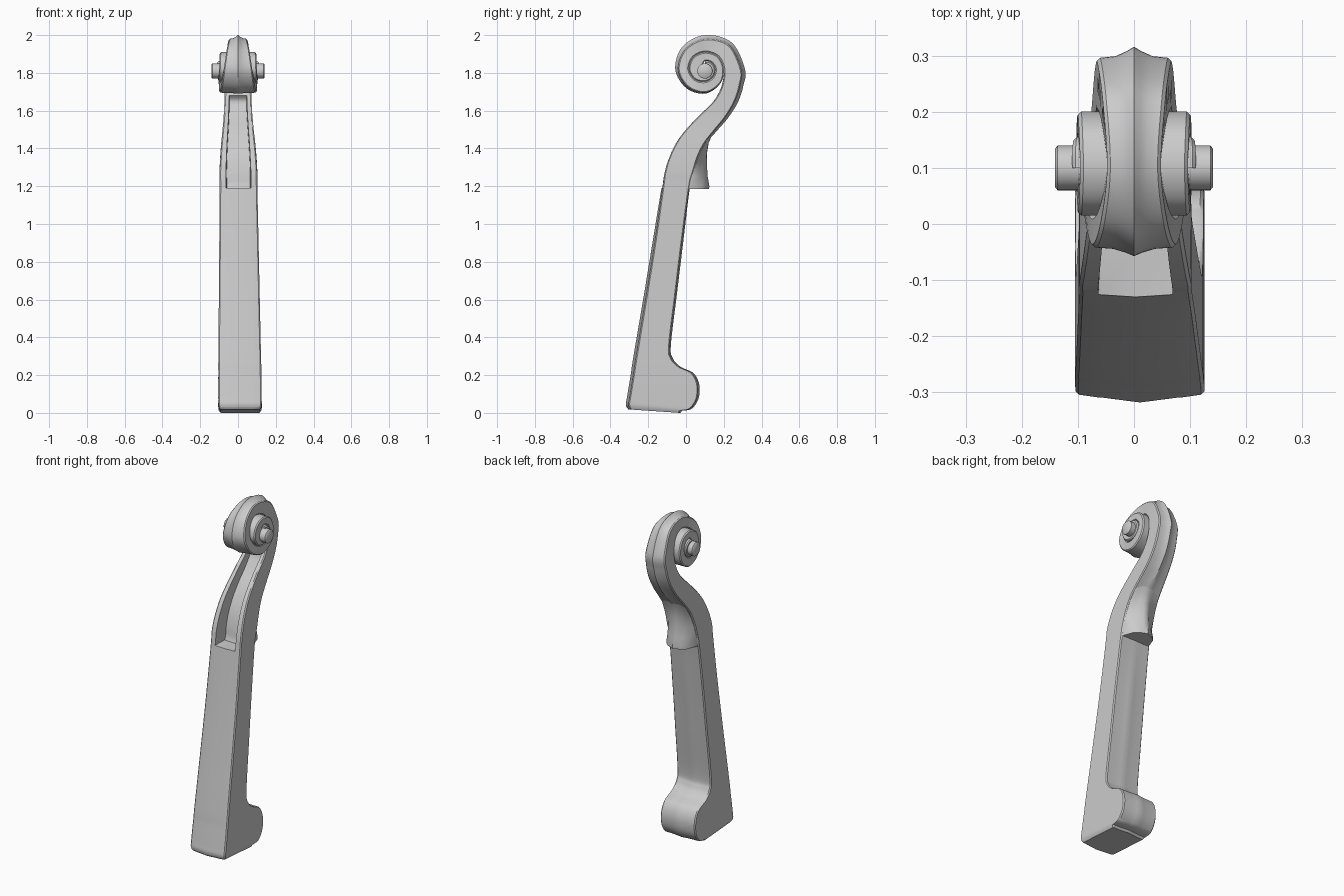
import bpy, math
from mathutils import Vector

if "Cube" in bpy.data.objects:
    bpy.data.objects.remove(bpy.data.objects["Cube"])


def make_object(name, rings, angle=30):
    """Skin a list of closed rings and cap both ends."""
    n = len(rings[0])
    verts = [p for r in rings for p in r]
    faces = []
    for i in range(len(rings) - 1):
        for j in range(n):
            k = (j + 1) % n
            faces.append((i * n + j, i * n + k, (i + 1) * n + k, (i + 1) * n + j))
    faces.append(tuple(reversed(range(n))))
    faces.append(tuple(range(len(verts) - n, len(verts))))
    me = bpy.data.meshes.new(name)
    me.from_pydata(verts, [], faces)
    ob = bpy.data.objects.new(name, me)
    bpy.context.collection.objects.link(ob)
    bpy.ops.object.select_all(action='DESELECT')
    ob.select_set(True)
    bpy.context.view_layer.objects.active = ob
    bpy.ops.object.mode_set(mode='EDIT')
    bpy.ops.mesh.select_all(action='SELECT')
    bpy.ops.mesh.normals_make_consistent(inside=False)
    bpy.ops.object.mode_set(mode='OBJECT')
    bpy.ops.object.shade_smooth_by_angle(angle=math.radians(angle))
    return ob


# Stations: front y, front z, back y, back z, half width, front crown, back crown
heel = [(-.316, .032, -.02, .012, .112, .014, .008),
        (-.318, .05, .03, .022, .115, .014, .008),
        (-.313, .08, .066, .075, .115, .014, .008),
        (-.303, .14, .07, .15, .115, .014, .008),
        (-.293, .20, .04, .21, .114, .014, .008),
        (-.286, .25, -.03, .245, .114, .014, .008),
        (-.278, .30, -.07, .29, .113, .014, .008),
        (-.268, .36, -.08, .36, .112, .014, .006)]
neck = [(-.222, .63, -.048, .63, .108, .013, .006),
        (-.176, .91, -.014, .91, .104, .012, .006)]
pegbox = [(-.130, 1.19, .020, 1.19, .100, .006, .002),
          (-.115, 1.27, .042, 1.28, .100, .002, .002),
          (-.092, 1.345, .070, 1.36, .096, .001, .005),
          (-.055, 1.425, .110, 1.43, .090, .001, .010),
          (-.005, 1.495, .165, 1.495, .083, .001, .014),
          (.070, 1.575, .225, 1.565, .076, .001, .016),
          (.145, 1.65, .275, 1.645, .072, .001, .018),
          (.188, 1.73, .303, 1.73, .069, .001, .018)]
# Scroll: outer radius and half width every 45 degrees
radius = [.212, .200, .180, .168, .157, .141, .130, .112, .100, .096,
          .090, .088, .085, .076, .066, .060, .055, .049, .042]
width = [.065, .056, .048, .060, .075, .088, .098, .102, .100, .098,
         .096, .098, .100, .102, .104, .106, .108, .110, .110]
CY, CZ = .10, 1.82
scroll = []
for k, (r, w) in enumerate(zip(radius, width)):
    a = math.radians(45 * k)
    q = radius[k + 8] if k + 8 < len(radius) else .02
    crown = .02 if k < 4 else max(0, .02 - .005 * (k - 3))
    scroll.append((CY + q * math.cos(a), CZ + q * math.sin(a),
                   CY + r * math.cos(a), CZ + r * math.sin(a), w, .0, crown))
stations = heel + neck + pegbox + scroll


def sample(t):
    """Smooth interpolation through the stations."""
    i = min(int(t), len(stations) - 2)
    u = t - i
    g = lambda j: stations[max(0, min(j, len(stations) - 1))]
    p0, p1, p2, p3 = g(i - 1), g(i), g(i + 1), g(i + 2)
    return [.5 * (2 * b + (c - a) * u + (2 * a - 5 * b + 4 * c - d) * u * u
                  + (3 * b - a - 3 * c + d) * u ** 3)
            for a, b, c, d in zip(p0, p1, p2, p3)]


def section(t, depth):
    ay, az, by, bz, w, cf, cb = sample(t)
    A, B = Vector((0, ay, az)), Vector((0, by, bz))
    d = (B - A).normalized()
    c = .006
    cx = max(0, .011 * (1 - az / 1.6))
    cav = w * .66
    mid = cf * .66
    half = [(cav * .94, A + d * (mid + depth)), (cav, A + d * mid),
            (w - c, A + d * cf), (w, A + d * (cf + c)),
            (w, B - d * (cb + c)), (w - c, B - d * cb),
            (w * .5, B - d * (cb * .85)), (w * .2, B - d * (cb * .4))]
    right = [p + Vector((x + cx, 0, 0)) for x, p in half]
    left = [p + Vector((cx - x, 0, 0)) for x, p in reversed(half)]
    c0 = Vector((cx, 0, 0))
    return [A + d * depth + c0] + right + [B + c0] + left


# Neck, heel, pegbox with string slot, and scroll in one sweep
slot0, slot1 = len(heel) + len(neck), len(heel) + len(neck) + 6.3
STEPS = 8
rings = []
for i in range((len(stations) - 1) * STEPS + 1):
    t = i / STEPS
    depth = 0
    if slot0 < t < slot1:
        u = (t - slot0) / (slot1 - slot0)
        depth = .09 * math.sqrt(1 - u ** 4)
    rings.append(section(t, depth))
    if t == slot0:
        rings.append(section(t + .01, .085))
# rounded underside
mid = sum(rings[0], Vector()) / len(rings[0])
rings.insert(0, [mid + (p - mid) * .93 + Vector((0, 0, -.010)) for p in rings[0]])
low = min(p.z for p in rings[0])
rings[0] = [p - Vector((0, 0, low)) for p in rings[0]]
make_object("neck_and_scroll", rings)

# Round eyes in the middle of the scroll
profile = [(.034, -.141), (.040, -.136), (.040, .136), (.034, .141)]
make_object("scroll_eye", [[Vector((x, CY + r * math.cos(a), CZ - .01 + r * math.sin(a)))
                            for a in [math.tau * k / 32 for k in range(32)]]
                           for r, x in profile], 50)

# Flared tail at the back of the pegbox
tail = []
for z, ys, yb, w in [(1.185, .012, .122, .094), (1.20, .018, .124, .094),
                     (1.25, .032, .115, .094), (1.32, .052, .110, .092),
                     (1.38, .075, .112, .088), (1.43, .102, .120, .082),
                     (1.47, .125, .138, .07)]:
    dy = yb - ys
    flare = max(0, min(1, (1.32 - z) / .13))
    half = [(w, ys - .03), (w, ys), (w * .72, ys + dy * (.3 + .35 * flare)),
            (w * .45, ys + dy * (.6 + .25 * flare)), (w * .2, ys + dy * .92)]
    cx = .003
    tail.append([Vector((cx + x, y, z)) for x, y in half] + [Vector((cx, yb, z))]
                + [Vector((cx - x, y, z)) for x, y in reversed(half)])
make_object("pegbox_tail", tail, 40)
